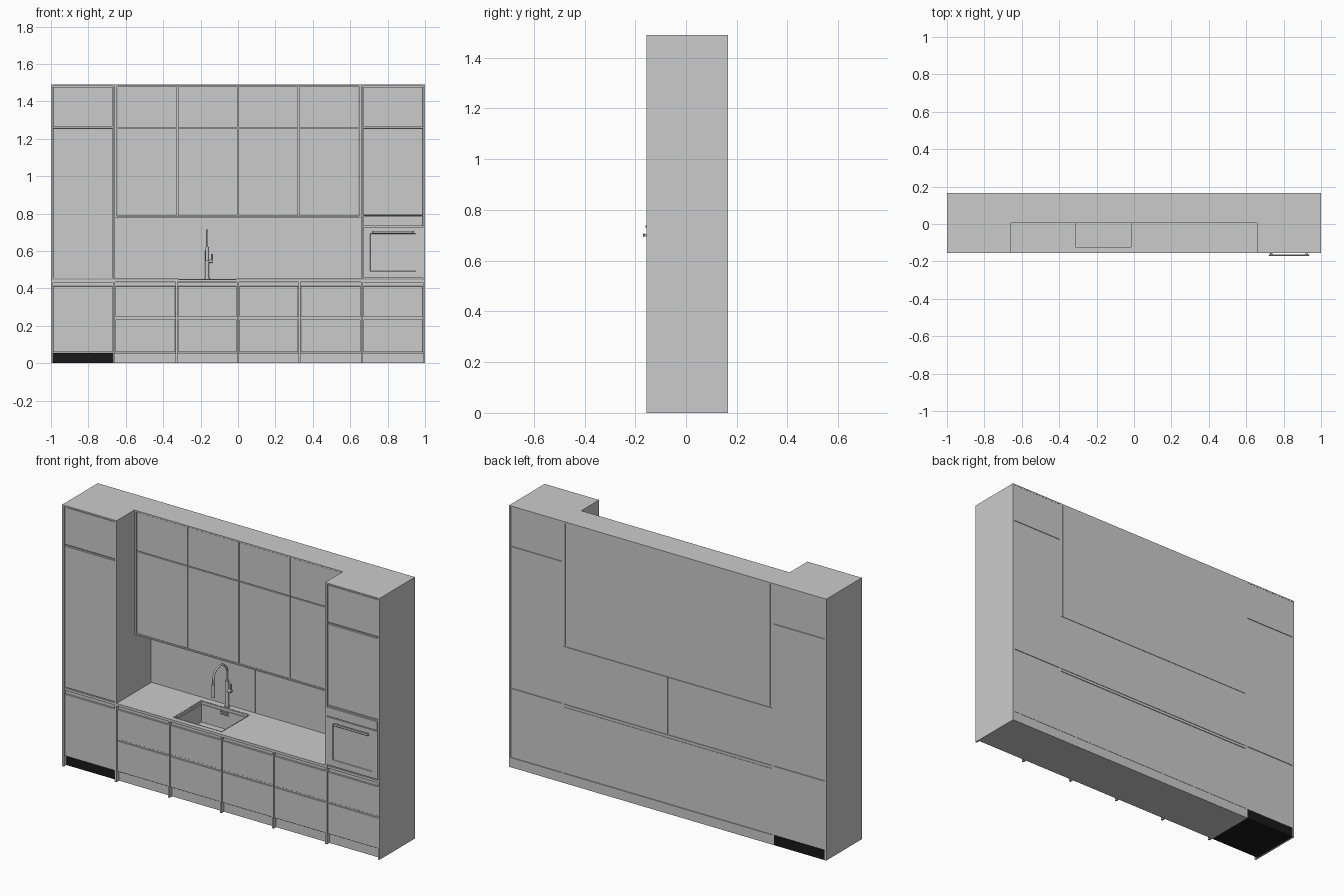
import bpy, bmesh, math
from mathutils import Vector

if "Cube" in bpy.data.objects:
    bpy.data.objects.remove(bpy.data.objects["Cube"])

BACK, EDGE, DOOR, CARC, PLINTH = 0.165, -0.155, -0.150, -0.138, -0.132


def finish(name, bm, mat=None):
    me = bpy.data.meshes.new(name)
    bm.to_mesh(me)
    bm.free()
    ob = bpy.data.objects.new(name, me)
    bpy.context.collection.objects.link(ob)
    if mat:
        me.materials.append(mat)
    return ob


def box(name, x0, x1, y0, y1, z0, z1, mat=None, bevel=0):
    bm = bmesh.new()
    bmesh.ops.create_cube(bm, size=1)
    for v in bm.verts:
        v.co = Vector((x0 + (v.co.x + .5) * (x1 - x0),
                       y0 + (v.co.y + .5) * (y1 - y0),
                       z0 + (v.co.z + .5) * (z1 - z0)))
    ob = finish(name, bm, mat)
    if bevel:
        m = ob.modifiers.new("bevel", 'BEVEL')
        m.width, m.segments = bevel, 1
    return ob


def rod(name, a, b, r, segs=24):
    a, b = Vector(a), Vector(b)
    bm = bmesh.new()
    bmesh.ops.create_cone(bm, cap_ends=True, segments=segs, radius1=r, radius2=r, depth=(b - a).length)
    ob = finish(name, bm)
    ob.location = (a + b) / 2
    ob.rotation_euler = (b - a).to_track_quat('Z', 'Y').to_euler()
    smooth(ob)
    return ob


def smooth(ob):
    bpy.ops.object.select_all(action='DESELECT')
    ob.select_set(True)
    bpy.context.view_layer.objects.active = ob
    bpy.ops.object.shade_smooth_by_angle(angle=math.radians(35))


def door(name, x0, x1, z0, z1, front=DOOR):
    g = 0.002
    return box(name, x0 + g, x1 - g, front, front + 0.011, z0, z1, bevel=0.0008)


black = bpy.data.materials.new("black_plinth")
black.diffuse_color = (0.01, 0.01, 0.01, 1)
black.use_nodes = True
black.node_tree.nodes["Principled BSDF"].inputs["Base Color"].default_value = black.diffuse_color

# tall towers: side panels, top and carcass
for s, side in ((-1, "left"), (1, "right")):
    for a, b, n in ((0.99, 1.0, "outer"), (0.657, 0.669, "inner")):
        x0, x1 = sorted((s * a, s * b))
        box(f"{side}_tower_{n}_panel", x0, x1, EDGE, BACK, 0, 1.482)
    x0, x1 = sorted((s * 0.657, s * 1.0))
    box(f"{side}_tower_top", x0, x1, EDGE, BACK, 1.482, 1.49)
    x0, x1 = sorted((s * 0.669, s * 0.99))
    for i, (z0, z1) in enumerate(((0.057, 0.449), (0.452, 1.258), (1.261, 1.482))):
        box(f"{side}_tower_carcass_{i}", x0, x1, CARC, BACK - 0.001, z0, z1)
    box(f"{side}_tower_plinth", x0, x1, PLINTH, BACK, 0, 0.055, black if s < 0 else None)
    box(f"{side}_tower_rail", x0, x1, DOOR, CARC, 0.433, 0.447)
    door(f"{side}_tower_top_door", x0, x1, 1.266, 1.478)

door("left_tower_tall_door", -0.99, -0.669, 0.452, 1.256)
door("left_tower_base_door", -0.99, -0.669, 0.06, 0.412)
door("right_tower_door", 0.669, 0.99, 0.795, 1.256)
door("right_tower_upper_drawer", 0.669, 0.99, 0.246, 0.412)
door("right_tower_lower_drawer", 0.669, 0.99, 0.06, 0.234)
box("right_tower_drawer_rail", 0.669, 0.99, -0.145, CARC, 0.236, 0.244)

# base units
base = box("base_carcass", -0.657, 0.657, CARC, BACK - 0.001, 0.057, 0.432)
box("base_plinth", -0.657, 0.657, PLINTH, BACK, 0, 0.055)
counter = box("countertop", -0.657, 0.657, EDGE, BACK, 0.434, 0.449)
xs = [-0.657, -0.328, 0.0, 0.328, 0.657]
for i in range(4):
    a = xs[i] + (0.005 if i else 0)
    b = xs[i + 1] - (0.005 if i < 3 else 0)
    door(f"base_upper_drawer_{i}", a, b, 0.246, 0.412)
    door(f"base_lower_drawer_{i}", a, b, 0.06, 0.234)
    box(f"base_drawer_rail_{i}", a, b, -0.145, CARC, 0.236, 0.244)
for i, x in enumerate(xs[1:4]):
    box(f"base_divider_{i}", x - 0.005, x + 0.005, EDGE, CARC + 0.01, 0, 0.434)

# wall units
box("wall_carcass", -0.645, 0.645, 0.02, BACK, 0.787, 1.482)
box("wall_top", -0.657, 0.657, 0.005, BACK, 1.482, 1.49)
box("wall_bottom", -0.657, 0.657, 0.005, BACK, 0.78, 0.787)
for s, side in ((-1, "left"), (1, "right")):
    x0, x1 = sorted((s * 0.647, s * 0.657))
    box(f"wall_{side}_panel", x0, x1, 0.005, BACK, 0.787, 1.482)
wx = [-0.647, -0.3235, 0, 0.3235, 0.647]
for i in range(4):
    door(f"wall_lower_door_{i}", wx[i], wx[i + 1], 0.789, 1.256, 0.009)
    door(f"wall_upper_door_{i}", wx[i], wx[i + 1], 1.26, 1.48, 0.009)

# backsplash in two halves
box("backsplash_left", -0.657, -0.001, 0.156, BACK, 0.451, 0.778)
box("backsplash_right", 0.001, 0.657, 0.156, BACK, 0.451, 0.778)

# sink: inset rim and sunken basin
cutter = box("sink_cutter", -0.313, -0.017, -0.123, 0.118, 0.32, 0.5)
cutter.hide_render = True
cutter.hide_viewport = True
for ob in (base, counter):
    m = ob.modifiers.new("sink_hole", 'BOOLEAN')
    m.operation, m.object, m.solver = 'DIFFERENCE', cutter, 'EXACT'
bm = bmesh.new()
rim = bm.faces.new([bm.verts.new(p) for p in (
    (-0.318, -0.128, 0.4505), (-0.012, -0.128, 0.4505), (-0.012, 0.123, 0.4505), (-0.318, 0.123, 0.4505))])
bmesh.ops.inset_region(bm, faces=[rim], thickness=0.009)
ext = bmesh.ops.extrude_face_region(bm, geom=[rim])
bmesh.ops.translate(bm, vec=(0, 0, -0.12), verts=[g for g in ext["geom"] if isinstance(g, bmesh.types.BMVert)])
if rim.is_valid:
    bmesh.ops.delete(bm, geom=[rim], context='FACES_ONLY')
bmesh.ops.recalc_face_normals(bm, faces=bm.faces)
if sum(f.normal.z for f in bm.faces) < 0:
    bmesh.ops.reverse_faces(bm, faces=bm.faces)
sink = finish("sink", bm)
sol = sink.modifiers.new("thickness", 'SOLIDIFY')
sol.thickness = 0.002
rod("sink_drain", (-0.165, 0.0, 0.330), (-0.165, 0.0, 0.334), 0.026, 32)
for i, z in enumerate((0.425, 0.412)):
    box(f"sink_overflow_{i}", -0.19, -0.14, 0.110, 0.114, z, z + 0.005)

# tap: column, curved spout, spray head and lever
tx, ty, r = -0.165, 0.137, 0.062
rod("tap_base", (tx, ty, 0.449), (tx, ty, 0.456), 0.015)
rod("tap_column", (tx, ty, 0.45), (tx, ty, 0.60), 0.0105)
cu = bpy.data.curves.new("tap_spout", 'CURVE')
cu.dimensions, cu.bevel_depth, cu.bevel_resolution, cu.use_fill_caps = '3D', 0.0055, 3, True
pts = [(tx, ty, 0.59)] + [(tx, ty - r + r * math.cos(t), 0.648 + r * math.sin(t))
                          for t in (math.pi * k / 20 for k in range(21))] + [(tx, ty - 2 * r, 0.61)]
sp = cu.splines.new('POLY')
sp.points.add(len(pts) - 1)
for p, co in zip(sp.points, pts):
    p.co = (*co, 1)
sp.use_smooth = True
bpy.context.collection.objects.link(bpy.data.objects.new("tap_spout", cu))
rod("tap_spray_head", (tx, ty - 2 * r, 0.55), (tx, ty - 2 * r, 0.622), 0.009)
rod("tap_lever_hub", (tx, ty, 0.545), (tx + 0.028, ty, 0.545), 0.008)
rod("tap_lever", (tx + 0.024, ty, 0.535), (tx + 0.024, ty, 0.585), 0.004, 12)

# oven: control panel, door frame with inset window, handle
box("oven_control_panel", 0.671, 0.988, -0.156, CARC, 0.733, 0.785, bevel=0.001)
rod("oven_knob", (0.735, -0.159, 0.735), (0.735, -0.15, 0.735), 0.004, 16)
bm = bmesh.new()
bmesh.ops.create_cube(bm, size=1)
for v in bm.verts:
    v.co = ((0.671, 0.988)[v.co.x > 0], (-0.156, CARC)[v.co.y > 0], (0.456, 0.729)[v.co.z > 0])
front = min(bm.faces, key=lambda f: f.calc_center_median().y)
bmesh.ops.inset_region(bm, faces=[front], thickness=0.05)
bmesh.ops.inset_region(bm, faces=[front], thickness=0.003, depth=-0.003)
finish("oven_door", bm)
box("oven_trim", 0.669, 0.99, DOOR, CARC, 0.786, 0.793)
box("oven_handle", 0.72, 0.938, -0.170, -0.163, 0.694, 0.708, bevel=0.002)
for i, x in enumerate((0.728, 0.918)):
    box(f"oven_handle_mount_{i}", x, x + 0.012, -0.165, -0.154, 0.696, 0.706)
